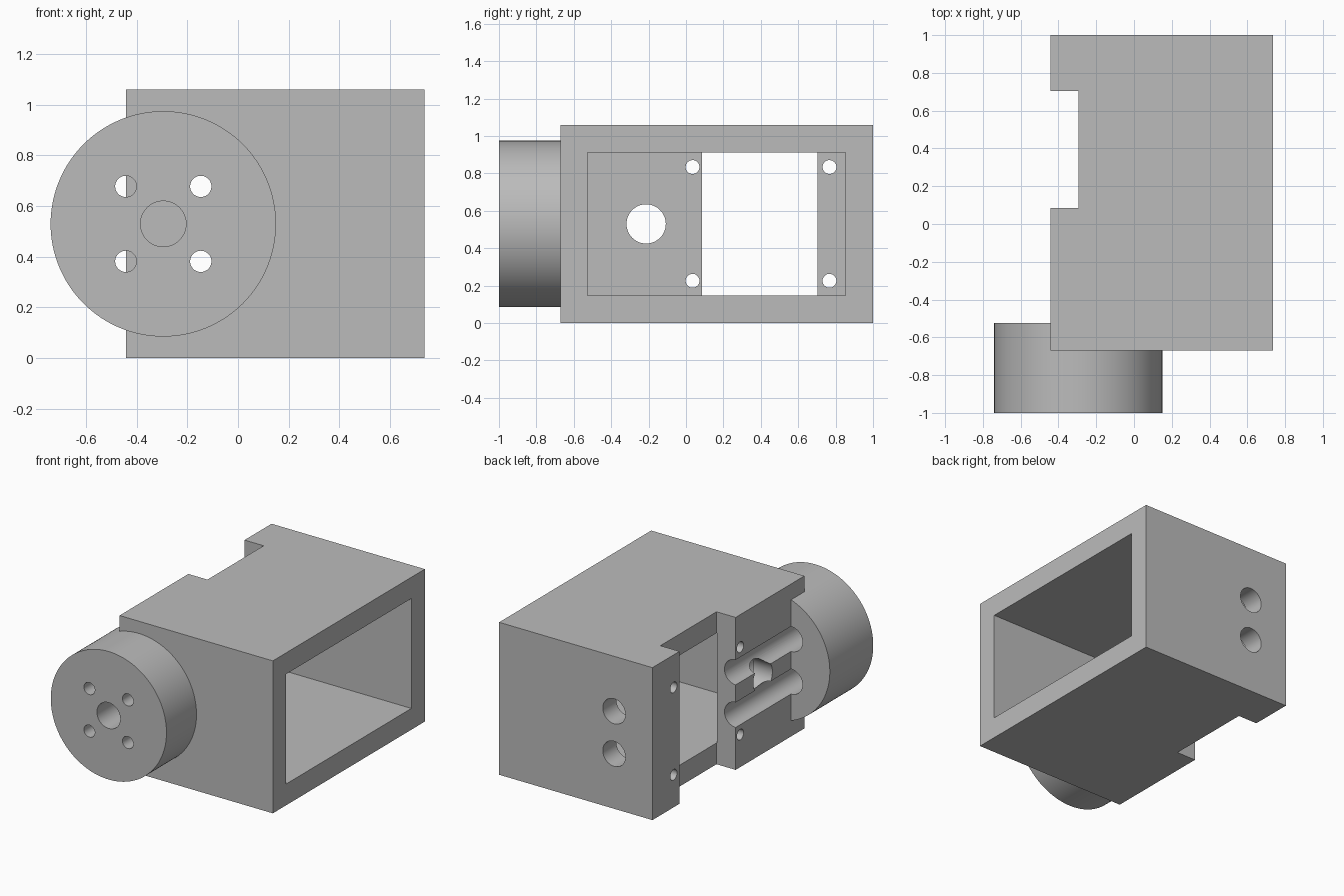
import bpy
import math

cube = bpy.data.objects.get("Cube")
if cube:
    bpy.data.objects.remove(cube, do_unlink=True)

grey = bpy.data.materials.new("plain grey")
grey.use_nodes = True
colour = (0.5, 0.5, 0.5, 1)
grey.diffuse_color = colour
grey.node_tree.nodes["Principled BSDF"].inputs["Base Color"].default_value = colour


def box(name, low, high):
    mid = [(a + b) / 2 for a, b in zip(low, high)]
    bpy.ops.mesh.primitive_cube_add(size=1, location=mid)
    ob = bpy.context.object
    ob.name = name
    ob.scale = [b - a for a, b in zip(low, high)]
    bpy.ops.object.transform_apply(location=True, rotation=True, scale=True)
    ob.data.materials.append(grey)
    return ob


def rod(name, axis, start, end, across, z, radius, sides=48):
    """Cylinder along x or y; across is its position on the other flat axis."""
    mid = (start + end) / 2
    along_x = axis == "x"
    bpy.ops.mesh.primitive_cylinder_add(
        vertices=sides, radius=radius, depth=end - start,
        location=(mid, across, z) if along_x else (across, mid, z),
        rotation=(0, math.pi / 2, 0) if along_x else (math.pi / 2, 0, 0))
    ob = bpy.context.object
    ob.name = name
    bpy.ops.object.transform_apply(location=True, rotation=True, scale=True)
    ob.data.materials.append(grey)
    return ob


def combine(target, tool, operation="DIFFERENCE"):
    mod = target.modifiers.new(tool.name, "BOOLEAN")
    mod.operation = operation
    mod.solver = "EXACT"
    mod.object = tool
    bpy.context.view_layer.objects.active = target
    bpy.ops.object.modifier_apply(modifier=mod.name)
    bpy.data.objects.remove(tool, do_unlink=True)


LEFT, RIGHT = 0.737, -0.442      # side faces of the housing
FRONT, BACK, TOP = -0.67, 1.0, 1.06
FLOOR = -0.295                   # inner face of the mounting wall
HUB_X, HUB_Z = -0.295, TOP / 2
HUB_FRONT, HUB_BACK = -1.0, -0.523
BOLT = 0.148                     # bolt offset from the hub axis

# Housing block with the round hub let into its front wall
housing = box("housing_with_hub", (RIGHT, FRONT, 0), (LEFT, BACK, TOP))
combine(housing, rod("hub", "y", HUB_FRONT, HUB_BACK, HUB_X, HUB_Z, 0.445, 128), "UNION")

# Open pocket and the cross notch that breaks into it
combine(housing, box("pocket", (FLOOR - 0.002, -0.527, 0.148), (1, 0.852, 0.912)))
combine(housing, box("notch", (-1, 0.086, -1), (FLOOR, 0.703, 2)))

# Blind shaft hole and the cable hole through the mounting wall
combine(housing, rod("shaft_hole", "y", -1.1, -0.7, HUB_X, HUB_Z, 0.09))
combine(housing, rod("cable_hole", "x", -0.6, -0.2, -0.213, HUB_Z, 0.105))

for z in (HUB_Z - BOLT, HUB_Z + BOLT):
    # Narrow bolt holes in the hub
    for x in (HUB_X - BOLT, HUB_X + BOLT):
        combine(housing, rod("bolt_hole", "y", -1.1, -0.8, x, z, 0.042))
    # Wide bolt head channels: open grooves outside, bores inside the pocket
    combine(housing, rod("groove", "y", -0.85, 0.3, HUB_X - BOLT, z, 0.087))
    combine(housing, rod("head_bore", "y", -0.85, -0.4, HUB_X + BOLT, z, 0.087))
    # Access holes in the back wall
    combine(housing, rod("access_hole", "y", 0.7, 1.1, HUB_X + BOLT, z, 0.087))

# Mounting screw holes
for y in (0.035, 0.767):
    for z in (0.226, 0.834):
        combine(housing, rod("screw_hole", "x", -0.6, -0.2, y, z, 0.037, 32))

bpy.ops.object.select_all(action="DESELECT")
housing.select_set(True)
bpy.context.view_layer.objects.active = housing
bpy.ops.object.shade_smooth_by_angle(angle=math.radians(30))
